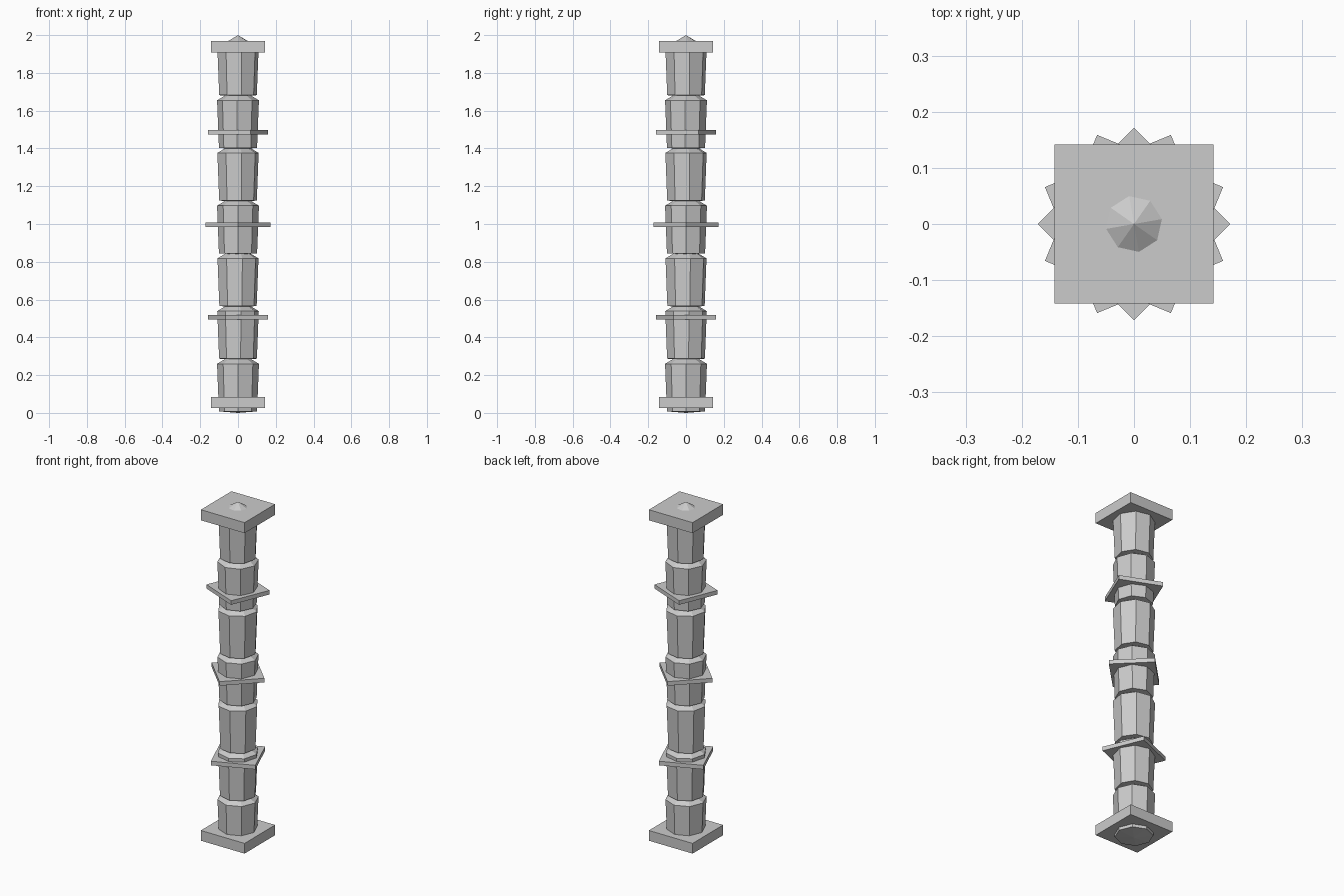
import bpy, bmesh, math

if "Cube" in bpy.data.objects:
    bpy.data.objects.remove(bpy.data.objects["Cube"])

stone = bpy.data.materials.new("light_grey")
stone.diffuse_color = (0.6, 0.6, 0.6, 1)
stone.use_nodes = True
stone.node_tree.nodes["Principled BSDF"].inputs["Base Color"].default_value = stone.diffuse_color


def finish(name, bm):
    bmesh.ops.recalc_face_normals(bm, faces=bm.faces[:])
    me = bpy.data.meshes.new(name)
    bm.to_mesh(me)
    bm.free()
    me.materials.append(stone)
    ob = bpy.data.objects.new(name, me)
    bpy.context.collection.objects.link(ob)
    return ob


def segment(name, z, turn):
    """Eight-sided flared drum with a shallow pointed top."""
    bm = bmesh.new()
    rings = []
    for r, h in ((0.101, 0.0), (0.111, 0.252)):
        rings.append([bm.verts.new((r * math.cos(turn + k * math.pi / 4),
                                    r * math.sin(turn + k * math.pi / 4), z + h))
                      for k in range(8)])
    base = bm.verts.new((0, 0, z - 0.008))
    tip = bm.verts.new((0, 0, z + 0.318))
    lo, hi = rings
    for k in range(8):
        n = (k + 1) % 8
        bm.faces.new((lo[k], lo[n], hi[n], hi[k]))
        bm.faces.new((hi[k], hi[n], tip))
        bm.faces.new((lo[n], lo[k], base))
    return finish(name, bm)


def plate(name, side, z0, z1, angle):
    bm = bmesh.new()
    bmesh.ops.create_cube(bm, size=1)
    bmesh.ops.scale(bm, vec=(side, side, z1 - z0), verts=bm.verts[:])
    ob = finish(name, bm)
    ob.location.z = (z0 + z1) / 2
    ob.rotation_euler.z = math.radians(angle)


# Stacked drums
for i, turn in enumerate((0, 8, 12, 0, 10, -3, 10)):
    segment(f"column_drum_{i + 1}", 0.008 + 0.279 * i, math.radians(turn))

# Square base and capital
plate("base_slab", 0.284, 0.025, 0.085, 0)
plate("capital_slab", 0.284, 1.908, 1.97, 0)

# Thin turned collars
for i, (z, a) in enumerate(((0.507, 22.5), (0.997, 45), (1.485, 67.5))):
    plate(f"collar_plate_{i + 1}", 0.243, z - 0.012, z + 0.012, a)
